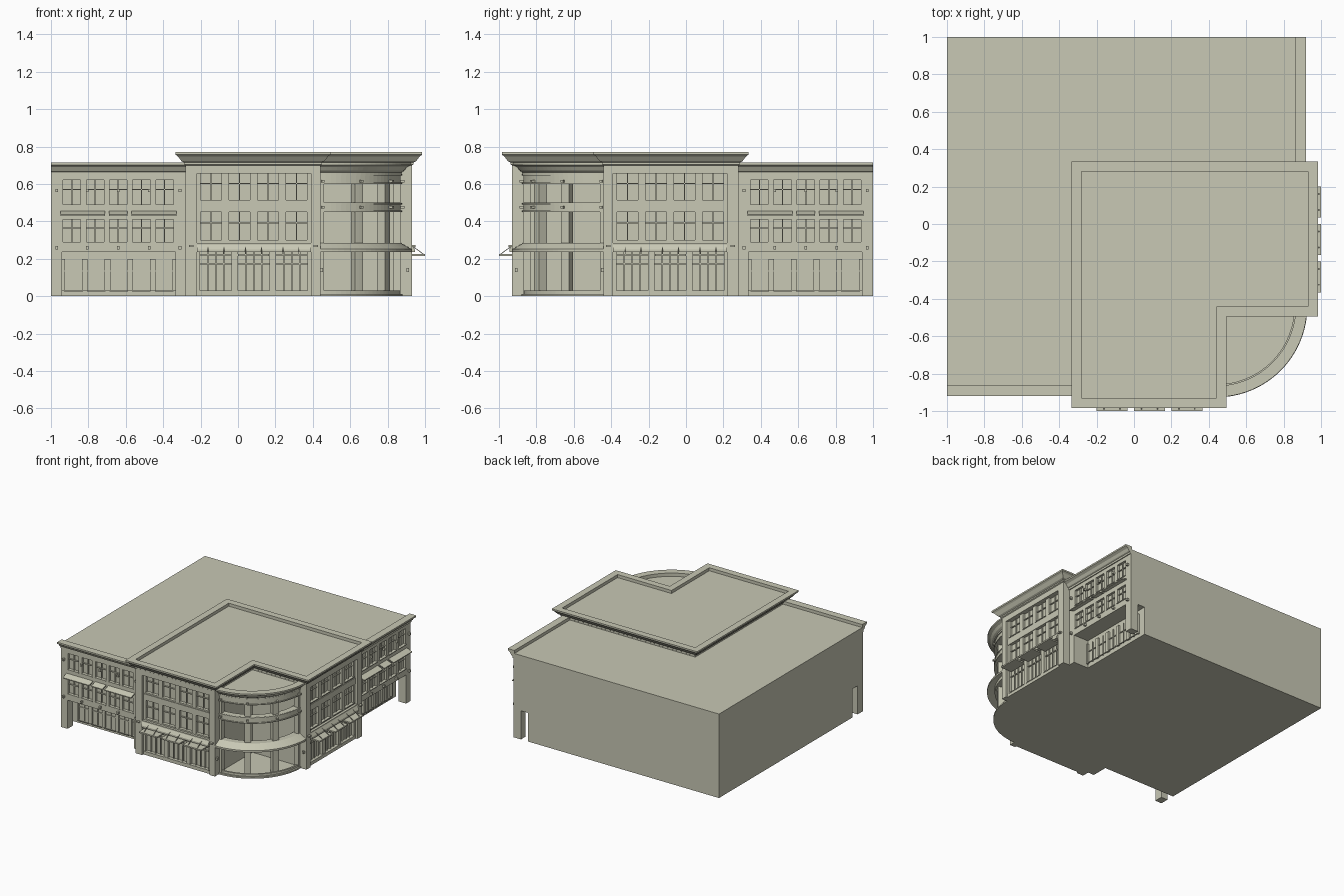
import bpy, bmesh, math
from mathutils import Matrix, Vector

cube = bpy.data.objects.get("Cube")
if cube:
    bpy.data.objects.remove(cube)

stone = bpy.data.materials.new("pale_stone")
stone.use_nodes = True
COLOUR = (0.58, 0.58, 0.46, 1)
stone.diffuse_color = COLOUR
stone.node_tree.nodes["Principled BSDF"].inputs["Base Color"].default_value = COLOUR

# The two street fronts mirror each other across the building's diagonal
DIAGONAL = Matrix(((0, -1, 0, 0), (-1, 0, 0, 0), (0, 0, 1, 0), (0, 0, 0, 1)))


def finish(name, bm, both=True):
    bmesh.ops.recalc_face_normals(bm, faces=bm.faces)
    for prefix in (("front_", "side_") if both else ("",)):
        if prefix == "side_":
            bm.transform(DIAGONAL)
            bmesh.ops.reverse_faces(bm, faces=bm.faces)
        mesh = bpy.data.meshes.new(prefix + name)
        bm.to_mesh(mesh)
        mesh.materials.append(stone)
        bpy.context.collection.objects.link(bpy.data.objects.new(prefix + name, mesh))
    bm.free()


def box(bm, x0, x1, y0, y1, z0, z1):
    verts = bmesh.ops.create_cube(bm, size=1)["verts"]
    for v in verts:
        v.co = ((x0 + x1) / 2 + v.co.x * (x1 - x0), (y0 + y1) / 2 + v.co.y * (y1 - y0),
                (z0 + z1) / 2 + v.co.z * (z1 - z0))


def loft(bm, rings, closed=False):
    """Skin equal rings of points; cap the ends unless closed."""
    rows = [[bm.verts.new(p) for p in ring] for ring in rings]
    n = len(rows[0])
    for a, b in zip(rows, rows[1:]):
        for i in range(n):
            j = (i + 1) % n
            bm.faces.new((a[i], a[j], b[j], b[i]))
    bm.faces.new(rows[0])
    bm.faces.new(rows[-1])


def prism(bm, outline, z0, z1):
    loft(bm, [[(x, y, z) for x, y in outline] for z in (z0, z1)])


def extrude_x(bm, profile, x0, x1):
    loft(bm, [[(x, y, z) for y, z in profile] for x in (x0, x1)])


def arc(bm, profile, start=-90, end=0, steps=24):
    """Sweep an (r, z) profile round the corner pavilion's centre."""
    rings = []
    for i in range(steps + 1):
        a = math.radians(start + (end - start) * i / steps)
        rings.append([(C + r * math.cos(a), -C + r * math.sin(a), z) for r, z in profile])
    loft(bm, rings)


def ring(bm, r0, r1, z0, z1, *span):
    arc(bm, [(r0, z0), (r1, z0), (r1, z1), (r0, z1)], *span)


def windows(bm, x0, x1, z0, z1, count, pier, face, back, lights=2, transom=0.62):
    """Piers between windows, with slim mullions and a transom set back."""
    pitch = (x1 - x0) / count
    for i in range(count + 1):
        x = x0 + i * pitch
        box(bm, max(x0, x - pier / 2), min(x1, x + pier / 2), face, back, z0, z1)
    mid = face + (back - face) * 0.5
    for i in range(count):
        left = x0 + i * pitch + pier / 2
        width = pitch - pier
        for k in range(1, lights):
            x = left + width * k / lights
            box(bm, x - .003, x + .003, mid, back, z0, z1)
        z = z0 + (z1 - z0) * transom
        box(bm, left, left + width, mid, back, z - .003, z + .003)
        box(bm, left - .004, left + width + .004, face - .006, face, z0 - .006, z0)


C = .44          # inner corner of the pavilion
WING = -.87      # wing wall face
BLOCK = -.93     # block wall face
ROOF = .69

# Solid building mass, with the ground floor set back under the wings
bm = bmesh.new()
half = [(-1, -.735), (-.335, -.735), (-.335, -.85), (C, -.85)]
mirrored = [(-y, -x) for x, y in reversed(half)]
prism(bm, half + [(C, -C)] + mirrored + [(-1 + 1.735, 1), (-1, 1)], 0, .235)
finish("ground_floor", bm, False)
bm = bmesh.new()
prism(bm, [(-1, -.85), (C, -.85), (C, -C), (.85, -C), (.85, 1), (-1, 1)], .235, ROOF)
finish("upper_floors", bm, False)

# Wing wall with two rows of windows
bm = bmesh.new()
L, R = -1, -.28
for z0, z1 in ((.235, .29), (.41, .49), (.62, ROOF)):
    box(bm, L, R, WING, -.85, z0, z1)
for z0, z1 in ((.29, .41), (.49, .62)):
    box(bm, L, -.95, WING, -.85, z0, z1)
    box(bm, -.33, R, WING, -.85, z0, z1)
    windows(bm, -.95, -.33, z0, z1, 5, .03, WING, -.85)
finish("wing_wall", bm)

# Arcade pillars and set-back shop windows
bm = bmesh.new()
box(bm, -1, -.94, WING, -.80, 0, .235)
box(bm, -.335, R, WING, -.735, 0, .235)
finish("arcade_pillars", bm)
bm = bmesh.new()
windows(bm, -.94, -.335, .03, .2, 5, .03, -.75, -.735)
finish("arcade_windows", bm)

# Wing cornice
bm = bmesh.new()
extrude_x(bm, [(-.86, .65), (-.878, .65), (-.878, .665), (-.888, .67), (-.9, .69),
               (-.92, .702), (-.92, .715), (-.86, .715)], L, R)
finish("wing_cornice", bm)

# Wing awnings
bm = bmesh.new()
for x0, x1 in ((-.95, -.71), (-.69, -.59), (-.57, -.33)):
    extrude_x(bm, [(WING, .455), (-.918, .437), (-.918, .43), (WING, .446)], x0, x1)
finish("wing_awnings", bm)

# Wing wall lamps
bm = bmesh.new()
for z in (.26, .565):
    for i in range(5):
        x = -.97 + i * .165
        box(bm, x - .007, x + .007, WING - .02, WING, z - .009, z + .009)
finish("wing_lamps", bm)

# Tall block: corner piers, head and floor bands around a recessed bay
bm = bmesh.new()
box(bm, -.28, C, -.89, -.85, 0, .7)
box(bm, -.28, -.22, BLOCK, -.85, 0, .7)
box(bm, .39, C, BLOCK, -.85, 0, .7)
box(bm, -.22, .39, BLOCK, -.85, .655, .7)
box(bm, -.22, .39, -.915, -.85, .45, .5)
extrude_x(bm, [(-.89, .235), (-.945, .235), (-.945, .25), (-.93, .275), (-.93, .285), (-.89, .285)], -.22, .39)
finish("block_wall", bm)

# Block windows and shopfront
bm = bmesh.new()
for z0, z1 in ((.285, .45), (.5, .655)):
    windows(bm, -.22, .39, z0 + .015, z1, 4, .04, -.91, -.89)
    box(bm, -.22, .39, -.91, -.89, z0, z0 + .015)
finish("block_windows", bm)
bm = bmesh.new()
box(bm, -.22, .39, -.915, -.89, 0, .03)
windows(bm, -.22, .39, .03, .235, 3, .035, -.912, -.89, 4, .7)
finish("shopfront", bm)

# Flat canopies hung on rods
bm = bmesh.new()
for x0 in (-.2, 0, .2):
    box(bm, x0, x0 + .165, -1, -.9, .214, .225)
    for x in (x0 + .04, x0 + .125):
        extrude_x(bm, [(BLOCK, .272), (BLOCK, .267), (-.992, .222), (-.992, .227)], x - .002, x + .002)
finish("shop_canopies", bm)

# Block wall lamps
bm = bmesh.new()
for x in (-.25, .415):
    box(bm, x - .012, x + .012, BLOCK - .02, BLOCK, .264, .275)
box(bm, C, C + .014, -.915, -.9, .13, .15)
finish("block_lamps", bm)

# Tall block cornice and recessed roof, following the L outline
bm = bmesh.new()
outline = [(-.28, BLOCK), (C, BLOCK), (C, -C), (-BLOCK, -C), (-BLOCK, .28), (-.28, .28)]
corners = [(-1, -1), (1, -1), (1, -1), (1, -1), (1, 1), (-1, 1)]
profile = [(0, .685), (0, .7), (.008, .705), (.008, .715), (.022, .722), (.042, .748),
           (.055, .757), (.055, .77), (0, .77), (0, .745)]
loft(bm, [[(x + sx * d, y + sy * d, z) for (x, y), (sx, sy) in zip(outline, corners)]
          for d, z in profile])
finish("block_cornice_roof", bm, False)

# Round corner pavilion: floor, roof and storey bands
bm = bmesh.new()
prism(bm, [(C, -C)] + [(C + .44 * math.sin(i * math.pi / 48), -C - .44 * math.cos(i * math.pi / 48))
                       for i in range(25)], 0, .012)
ring(bm, .41, .425, .012, .03)
finish("pavilion_floor", bm, False)
bm = bmesh.new()
prism(bm, [(C, -C)] + [(C + .42 * math.sin(i * math.pi / 48), -C - .42 * math.cos(i * math.pi / 48))
                       for i in range(25)], .66, ROOF)
finish("pavilion_roof", bm, False)
bm = bmesh.new()
ring(bm, .38, .43, .45, .5)
ring(bm, .38, .43, .6, .66)
ring(bm, .38, .43, .235, .285)
for z in (.453, .495, .605, .65):
    ring(bm, .43, .436, z - .004, z + .004)
finish("pavilion_bands", bm, False)

# Pavilion cornice and flared awning
bm = bmesh.new()
arc(bm, [(.425, .65), (.435, .65), (.435, .662), (.45, .672), (.462, .69),
         (.485, .702), (.485, .715), (.425, .715)])
finish("pavilion_cornice", bm, False)
bm = bmesh.new()
arc(bm, [(.43, .285), (.487, .252), (.487, .237), (.43, .262)])
finish("pavilion_awning", bm, False)

# Pavilion columns and slim end posts
bm = bmesh.new()
for middle in (-60, -30):
    ring(bm, .365, .415, .012, .66, middle - 3.5, middle + 3.5, 4)
for start in (-90, -2.5):
    ring(bm, .39, .43, .012, .66, start, start + 2.5, 2)
finish("pavilion_columns", bm, False)

# Small spot lamps on the pavilion bands
bm = bmesh.new()
for z in (.475, .615):
    for angle in (-88, -60, -30, -2):
        ring(bm, .43, .45, z - .007, z + .007, angle - 1, angle + 1, 1)
finish("pavilion_lamps", bm, False)
